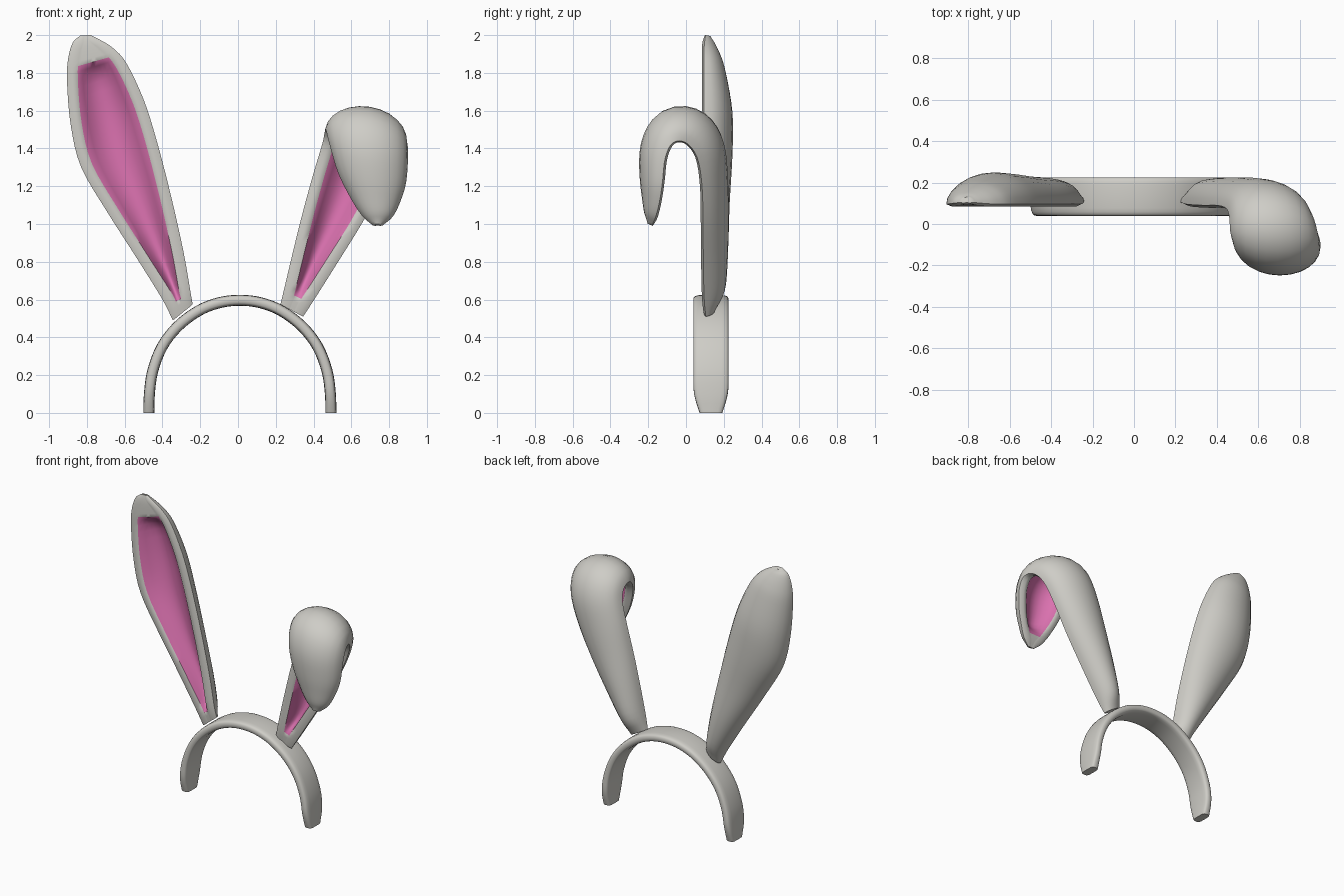
import bpy, bmesh, math
from mathutils import Vector

if "Cube" in bpy.data.objects:
    bpy.data.objects.remove(bpy.data.objects["Cube"])


def material(name, rgb):
    m = bpy.data.materials.new(name)
    m.diffuse_color = (*rgb, 1)
    m.use_nodes = True
    m.node_tree.nodes["Principled BSDF"].inputs["Base Color"].default_value = m.diffuse_color
    return m


FUR = material("warm_white", (0.62, 0.61, 0.57))
PINK = material("pink", (0.72, 0.17, 0.44))


def spline(pts, t):
    """Catmull-Rom value at t through a list of vectors."""
    i = min(int(t), len(pts) - 2)
    f = t - i
    b, c = pts[i], pts[i + 1]
    a = pts[i - 1] if i > 0 else b * 2 - c
    d = pts[i + 2] if i + 2 < len(pts) else c * 2 - b
    return (b * 2 + (c - a) * f + (a * 2 - b * 5 + c * 4 - d) * f * f
            + (b * 3 - a - c * 3 + d) * f ** 3) * 0.5


def loft(name, rings, is_pink=lambda row, col: False):
    """Skin closed rings, cap both ends, and colour faces by a rule."""
    bm = bmesh.new()
    vs = [[bm.verts.new(p) for p in r] for r in rings]
    n = len(rings[0])
    for i in range(len(vs) - 1):
        for j in range(n):
            k = (j + 1) % n
            f = bm.faces.new((vs[i][j], vs[i][k], vs[i + 1][k], vs[i + 1][j]))
            f.material_index = int(is_pink(i, j))
    bm.faces.new(vs[0])
    bm.faces.new(vs[-1])
    bmesh.ops.recalc_face_normals(bm, faces=bm.faces)
    me = bpy.data.meshes.new(name)
    bm.to_mesh(me)
    bm.free()
    me.materials.append(FUR)
    me.materials.append(PINK)
    ob = bpy.data.objects.new(name, me)
    bpy.context.collection.objects.link(ob)
    bpy.ops.object.select_all(action='DESELECT')
    ob.select_set(True)
    bpy.context.view_layer.objects.active = ob
    bpy.ops.object.shade_smooth_by_angle(angle=math.radians(48))
    return ob


# Headband: rounded strap swept over an arch
half = [(0.482, 0), (0.479, 0.1), (0.462, 0.22), (0.412, 0.35),
        (0.33, 0.457), (0.22, 0.54), (0.11, 0.583), (0, 0.596)]
arch = [Vector((-x, 0, z)) for x, z in half] + [Vector((x, 0, z)) for x, z in half[-2::-1]]
STEP = 4
count = (len(arch) - 1) * STEP
path = [spline(arch, i / STEP) for i in range(count + 1)]
rings = []
for i, p in enumerate(path):
    tan = (path[min(i + 1, count)] - path[max(i - 1, 0)]).normalized()
    if i in (0, count):
        tan = Vector((0, 0, 1 if i == 0 else -1))
    out = Vector((-tan.z, 0, tan.x))
    grow = min(1, p.z / 0.15)
    hw = 0.06 + 0.0335 * math.sin(grow * math.pi / 2)
    ring = []
    for j in range(20):
        a = math.tau * j / 20
        c, s = math.cos(a), math.sin(a)
        u = math.copysign(abs(c) ** 0.45, c) * hw
        v = math.copysign(abs(s) ** 0.6, s) * 0.029
        ring.append(p + out * v + Vector((0.01, 0.132 + u, 0)))
    rings.append(ring)
loft("headband", rings)


# Ears: a rounded back, a soft rim and a hollow pink inside
def ear(name, stations, pink_from, pink_to, rim=0.06, back=12, inner=8):
    left = [Vector(s[0:3]) for s in stations]
    right = [Vector(s[3:6]) for s in stations]
    depth = [Vector((s[6], 0, 0)) for s in stations]
    step = 4
    total = (len(stations) - 1) * step
    mids = [(spline(left, i / step) + spline(right, i / step)) / 2 for i in range(total + 1)]
    rings = []
    for i, mid in enumerate(mids):
        t = i / step
        side = (spline(right, t) - spline(left, t)) / 2
        tan = mids[min(i + 1, total)] - mids[max(i - 1, 0)]
        nrm = tan.cross(side).normalized()
        d = spline(depth, t).x
        a = max(0.22, 1 - rim / (2 * side.length) * 2)
        ramp = max(0, min(1, (t - pink_from) / 0.8, (pink_to - t) / 0.8))
        hollow = 0.62 * d * math.sin(ramp * math.pi / 2)
        # outer back from right edge to left edge
        sec = [(math.cos(math.pi * j / back), d * math.sin(math.pi * j / back))
               for j in range(back + 1)]
        # front rim, hollow, front rim
        bulge = -min(0.012, d * 0.2)
        sec.append((-(1 + a) / 2, bulge))
        for j in range(inner + 1):
            q = -1 + 2 * j / inner
            sec.append((q * a, hollow * (1 - q * q) + bulge * 0.5))
        sec.append(((1 + a) / 2, bulge))
        rings.append([mid + side * u + nrm * v for u, v in sec])
    first = back + 2
    loft(name, rings, lambda r, c: first <= c < first + inner
         and pink_from * step <= r < pink_to * step)


# Each station: left edge, right edge, depth of the back
ear("upright_ear", [
    (-0.345, 0.105, 0.49, -0.24, 0.105, 0.575, 0.05),
    (-0.40, 0.096, 0.60, -0.255, 0.096, 0.66, 0.10),
    (-0.53, 0.096, 0.81, -0.29, 0.096, 0.86, 0.125),
    (-0.69, 0.096, 1.06, -0.355, 0.096, 1.15, 0.135),
    (-0.83, 0.096, 1.30, -0.43, 0.096, 1.44, 0.15),
    (-0.885, 0.096, 1.52, -0.50, 0.096, 1.66, 0.15),
    (-0.905, 0.096, 1.75, -0.59, 0.096, 1.85, 0.115),
    (-0.90, 0.096, 1.87, -0.66, 0.096, 1.93, 0.085),
    (-0.875, 0.10, 1.96, -0.73, 0.10, 1.975, 0.05),
    (-0.835, 0.105, 1.997, -0.78, 0.105, 2.0, 0.025),
], 0.75, 6.5)

ear("folded_ear", [
    (0.225, 0.105, 0.575, 0.345, 0.105, 0.51, 0.05),
    (0.25, 0.096, 0.68, 0.41, 0.096, 0.61, 0.11),
    (0.295, 0.092, 0.87, 0.53, 0.092, 0.80, 0.13),
    (0.345, 0.09, 1.07, 0.66, 0.09, 1.01, 0.135),
    (0.40, 0.09, 1.27, 0.76, 0.085, 1.20, 0.135),
    (0.445, 0.075, 1.42, 0.83, 0.06, 1.35, 0.14),
    (0.46, 0.03, 1.49, 0.87, 0.0, 1.43, 0.15),
    (0.465, -0.04, 1.50, 0.895, -0.07, 1.43, 0.15),
    (0.485, -0.10, 1.42, 0.90, -0.11, 1.35, 0.14),
    (0.53, -0.13, 1.27, 0.89, -0.125, 1.22, 0.12),
    (0.60, -0.15, 1.13, 0.86, -0.14, 1.12, 0.09),
    (0.66, -0.165, 1.04, 0.82, -0.16, 1.04, 0.06),
    (0.715, -0.18, 0.992, 0.765, -0.18, 0.992, 0.025),
], 0.75, 10.3)
